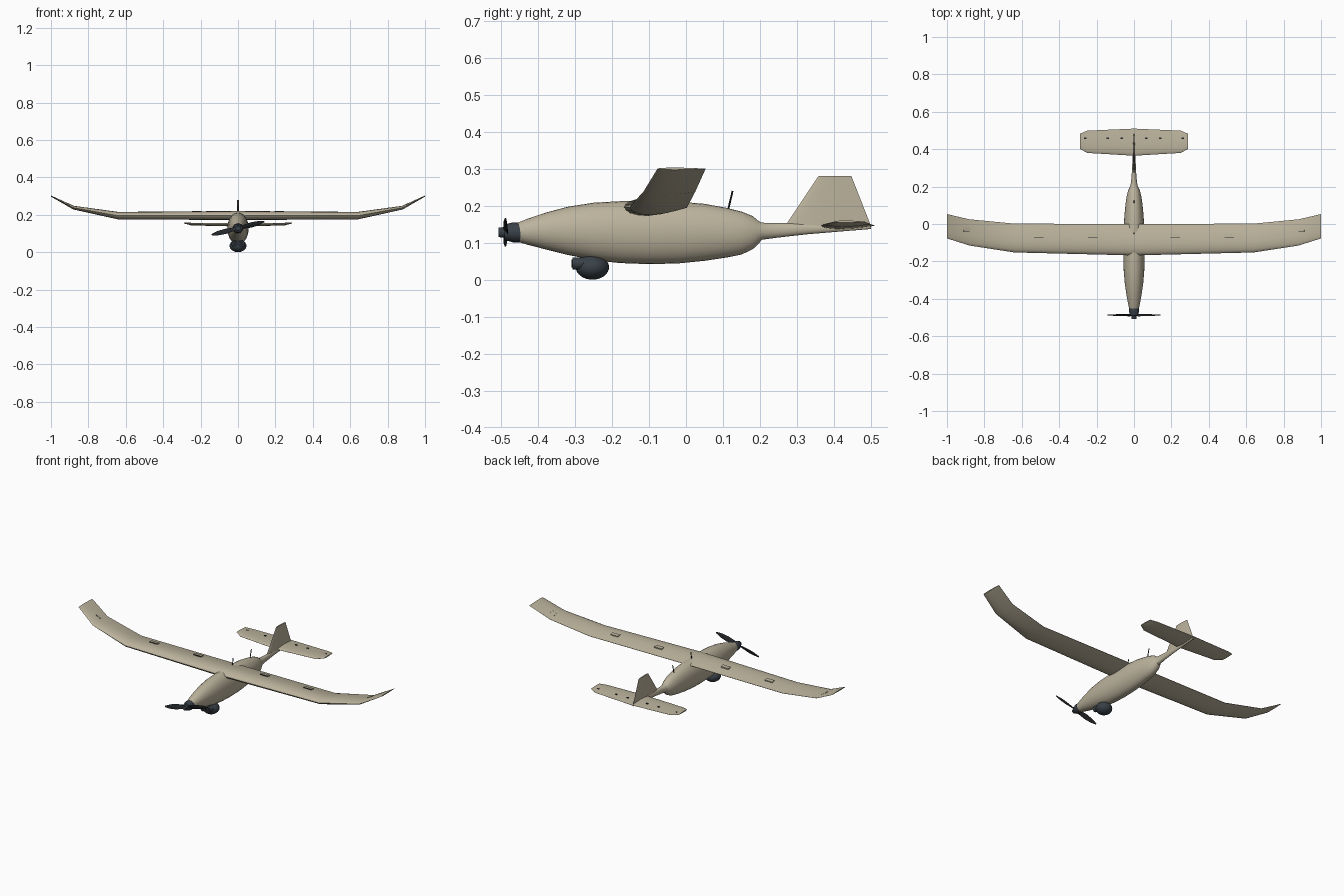
import bpy, bmesh
from math import cos, sin, pi, radians
from mathutils import Matrix, Vector

cube = bpy.data.objects.get("Cube")
if cube:
    bpy.data.objects.remove(cube)


def material(name, rgb):
    m = bpy.data.materials.new(name)
    m.use_nodes = True
    m.diffuse_color = (*rgb, 1)
    m.node_tree.nodes["Principled BSDF"].inputs["Base Color"].default_value = (*rgb, 1)
    return m


TAN = material("sand tan", (0.50, 0.45, 0.335))
SLATE = material("dark slate", (0.040, 0.052, 0.064))
BLACK = material("near black", (0.016, 0.019, 0.022))


def finish(name, bm, mat, angle=35):
    bmesh.ops.recalc_face_normals(bm, faces=bm.faces)
    me = bpy.data.meshes.new(name)
    bm.to_mesh(me)
    bm.free()
    me.materials.append(mat)
    ob = bpy.data.objects.new(name, me)
    bpy.context.collection.objects.link(ob)
    bpy.ops.object.select_all(action="DESELECT")
    ob.select_set(True)
    bpy.context.view_layer.objects.active = ob
    bpy.ops.object.shade_smooth_by_angle(angle=radians(angle))
    return ob


def loft(name, sections, mat, angle=35):
    """Skin a row of equal-length closed sections and cap both ends."""
    bm = bmesh.new()
    rings = [[bm.verts.new(p) for p in s] for s in sections]
    n = len(rings[0])
    for a, b in zip(rings, rings[1:]):
        for i in range(n):
            j = (i + 1) % n
            bm.faces.new((a[i], a[j], b[j], b[i]))
    bm.faces.new(rings[0])
    bm.faces.new(rings[-1])
    return finish(name, bm, mat, angle)


def oval(y, half_width, low, high, n=28):
    mid, half = (low + high) / 2, (high - low) / 2
    return [(half_width * cos(2 * pi * i / n), y, mid + half * sin(2 * pi * i / n))
            for i in range(n)]


# Half thickness along the chord, used for every flying surface
UPPER = [(0.03, 0.38), (0.1, 0.68), (0.22, 0.93), (0.38, 1), (0.6, 0.8), (0.82, 0.42)]
FOIL = [(0, 0)] + UPPER + [(1, 0.04), (1, -0.04)] + [(c, -t) for c, t in reversed(UPPER)]


def foil(x, front, back, z, half):
    return [(x, front + c * (back - front), z + t * half) for c, t in FOIL]


def span(name, stations, mat):
    """Loft a left half outline into a full mirrored surface."""
    rows = [(-s[0], *s[1:]) for s in reversed(stations[1:])] + stations
    return loft(name, [foil(*s) for s in rows], mat, 30)


def box(name, centre, size, mat, turn=None):
    bm = bmesh.new()
    m = Matrix.Translation(centre) @ (turn or Matrix()) @ Matrix.Diagonal((*size, 1))
    bmesh.ops.create_cube(bm, size=1, matrix=m)
    return finish(name, bm, mat)


def rod(name, start, end, r, mat, r2=None, n=16):
    a, b = Vector(start), Vector(end)
    turn = (b - a).to_track_quat("Z", "Y").to_matrix().to_4x4()
    bm = bmesh.new()
    bmesh.ops.create_cone(bm, cap_ends=True, segments=n, radius1=r, radius2=r if r2 is None else r2,
                          depth=(b - a).length, matrix=Matrix.Translation((a + b) / 2) @ turn)
    return finish(name, bm, mat)


# Body and tail boom
body = [(-0.46, 0.024, 0.104, 0.152), (-0.43, 0.031, 0.095, 0.164), (-0.38, 0.040, 0.082, 0.181),
        (-0.32, 0.049, 0.067, 0.197), (-0.25, 0.055, 0.053, 0.208), (-0.18, 0.057, 0.045, 0.212),
        (-0.10, 0.057, 0.042, 0.212), (-0.02, 0.055, 0.044, 0.211), (0.05, 0.051, 0.051, 0.205),
        (0.11, 0.045, 0.060, 0.194), (0.15, 0.039, 0.068, 0.184), (0.18, 0.031, 0.082, 0.172),
        (0.197, 0.023, 0.098, 0.158), (0.205, 0.019, 0.108, 0.154), (0.25, 0.013, 0.114, 0.153),
        (0.33, 0.009, 0.123, 0.152), (0.50, 0.006, 0.137, 0.148)]
loft("fuselage", [oval(*s) for s in body], TAN)

# Main wing with two upward bends on each side
span("main_wing", [(0, -0.168, 0.0, 0.196, 0.024), (0.64, -0.152, 0.002, 0.195, 0.020),
                   (0.88, -0.115, 0.025, 0.238, 0.010), (1.0, -0.077, 0.053, 0.300, 0.003)], TAN)

# Tail surfaces
span("tailplane", [(0, 0.365, 0.510, 0.146, 0.009), (0.25, 0.380, 0.499, 0.150, 0.007),
                   (0.29, 0.402, 0.482, 0.157, 0.003)], TAN)
fin_rows = [(0.145, 0.268, 0.500, 0.007), (0.28, 0.358, 0.447, 0.004)]
loft("tail_fin", [[(t * h, f + c * (b - f), z) for c, t in FOIL] for z, f, b, h in fin_rows], TAN)

# Raised hatches on the wing and tailplane
for side, label in ((1, "left"), (-1, "right")):
    for i, (x, y, z, tilt) in enumerate([(0.22, -0.06, 0.215, 0), (0.51, -0.06, 0.212, 0),
                                         (0.89, -0.028, 0.247, 27)]):
        turn = Matrix.Rotation(radians(-side * tilt), 4, "Y") @ Matrix.Rotation(radians(-7), 4, "X")
        box(f"{label}_wing_hatch_{i + 1}", (side * x, y, z), (0.05, 0.02, 0.008), TAN, turn)
        box(f"{label}_wing_slot_{i + 1}", (side * x, y - 0.011, z), (0.05, 0.003, 0.009), BLACK, turn)
    for i, x in enumerate((0.065, 0.14, 0.26)):
        box(f"{label}_tail_horn_{i + 1}", (side * x, 0.458, 0.153), (0.012, 0.007, 0.008), BLACK)

# Motor, spinner and propeller
HUB = 0.128
nose = [(-0.507, 0.013), (-0.491, 0.014), (-0.490, 0.021), (-0.468, 0.027), (-0.445, 0.027)]
loft("motor_housing", [oval(y, r, HUB - r, HUB + r, 20) for y, r in nose], SLATE)
rod("motor_tail", (0, -0.452, HUB), (0, -0.415, HUB), 0.0275, SLATE, 0.012)
blade = [(0.0, 0.009, 40), (0.03, 0.012, 32), (0.07, 0.015, 22), (0.11, 0.012, 16), (0.145, 0.004, 12)]
for side, label in ((1, "left"), (-1, "right")):
    spin = Matrix.Translation((0, -0.487, HUB)) @ Matrix.Rotation(radians(-14 + (side < 0) * 180), 4, "Y")
    rows = []
    for x, w, twist in blade:
        roll = spin @ Matrix.Rotation(radians(twist), 4, "X")
        rows.append([roll @ Vector((x, 0.0022 * sin(2 * pi * i / 10), w * cos(2 * pi * i / 10)))
                     for i in range(10)])
    loft(f"{label}_propeller_blade", rows, BLACK)

# Camera ball under the nose
bm = bmesh.new()
bmesh.ops.create_uvsphere(bm, u_segments=28, v_segments=16, radius=1,
                          matrix=Matrix.Translation((0, -0.253, 0.034)) @ Matrix.Diagonal((0.045, 0.045, 0.034, 1)))
finish("camera_ball", bm, SLATE)
for side, label in ((1, "left"), (-1, "right")):
    rod(f"{label}_camera_lens", (side * 0.019, -0.307, 0.044), (side * 0.019, -0.255, 0.044), 0.016, SLATE)
    rod(f"{label}_lens_glass", (side * 0.019, -0.309, 0.044), (side * 0.019, -0.306, 0.044), 0.011, BLACK)

# Aerials
rod("rear_aerial", (0, 0.113, 0.185), (0, 0.126, 0.240), 0.0025, BLACK, n=8)
rod("wing_aerial", (0, -0.052, 0.21), (0, -0.047, 0.25), 0.0025, BLACK, n=8)
